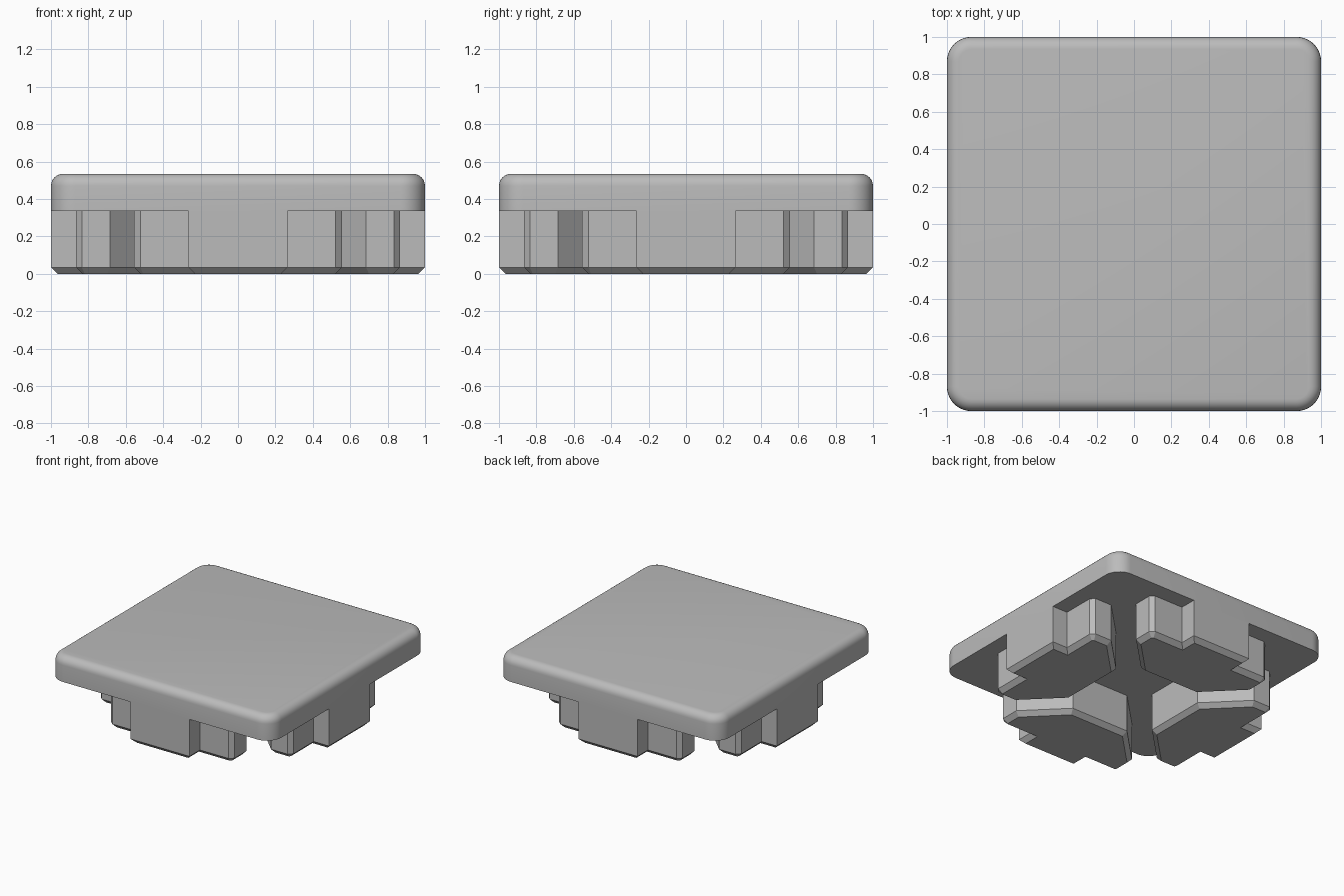
import bpy
import bmesh
import math
from mathutils import Matrix

cube = bpy.data.objects.get("Cube")
if cube:
    bpy.data.objects.remove(cube, do_unlink=True)

PLATE_BOTTOM, TOP = 0.335, 0.535
CHAMFER = 0.035

# Single grey plastic
grey = bpy.data.materials.new("grey plastic")
grey.use_nodes = True
colour = (0.5, 0.5, 0.5, 1)
grey.diffuse_color = colour
grey.node_tree.nodes["Principled BSDF"].inputs["Base Color"].default_value = colour


def finish(bm, name):
    bmesh.ops.recalc_face_normals(bm, faces=bm.faces[:])
    mesh = bpy.data.meshes.new(name)
    bm.to_mesh(mesh)
    bm.free()
    mesh.materials.append(grey)
    obj = bpy.data.objects.new(name, mesh)
    bpy.context.collection.objects.link(obj)
    return obj


def bevel(bm, edges, offset, segments):
    bmesh.ops.bevel(bm, geom=edges, offset=offset, segments=segments,
                    profile=0.5, affect='EDGES', clamp_overlap=True)


# Cover plate: rounded corners, then a fillet around the top rim
bm = bmesh.new()
height = TOP - PLATE_BOTTOM
bmesh.ops.create_cube(bm, size=1, matrix=Matrix.Translation((0, 0, PLATE_BOTTOM + height / 2))
                      @ Matrix.Diagonal((2, 2, height, 1)))
bevel(bm, [e for e in bm.edges if abs(e.verts[0].co.z - e.verts[1].co.z) > 0.1], 0.13, 10)
bevel(bm, [e for e in bm.edges if all(v.co.z > TOP - 0.001 for v in e.verts)], 0.065, 6)
plate = finish(bm, "cover_plate")
bpy.ops.object.select_all(action='DESELECT')
plate.select_set(True)
bpy.context.view_layer.objects.active = plate
bpy.ops.object.shade_smooth_by_angle(angle=math.radians(35))

# Half outline of a slot plug: (half width, distance from the centre)
half = [(0.265, 1.0), (0.265, 0.865), (0.522, 0.865), (0.555, 0.835),
        (0.555, 0.685), (0.26, 0.39)]
outline = [(x, -d) for x, d in half] + [(-x, -d) for x, d in reversed(half)]


def slot_plug(name, angle):
    bm = bmesh.new()
    base = bm.faces.new([bm.verts.new((x, y, PLATE_BOTTOM)) for x, y in outline])
    extruded = bmesh.ops.extrude_face_region(bm, geom=[base], use_keep_orig=True)["geom"]
    for v in extruded:
        if isinstance(v, bmesh.types.BMVert):
            v.co.z = CHAMFER
    bottom = next(f for f in extruded if isinstance(f, bmesh.types.BMFace))
    bmesh.ops.recalc_face_normals(bm, faces=bm.faces[:])
    # Chamfered lower rim
    bmesh.ops.inset_region(bm, faces=[bottom], thickness=CHAMFER, use_even_offset=True)
    for v in bottom.verts:
        v.co.z = 0
    bmesh.ops.rotate(bm, verts=bm.verts[:], matrix=Matrix.Rotation(angle, 3, 'Z'))
    finish(bm, name)


# Four plugs, one per side
for i, side in enumerate(("front", "left", "back", "right")):
    slot_plug(side + "_slot_plug", i * math.pi / 2)
